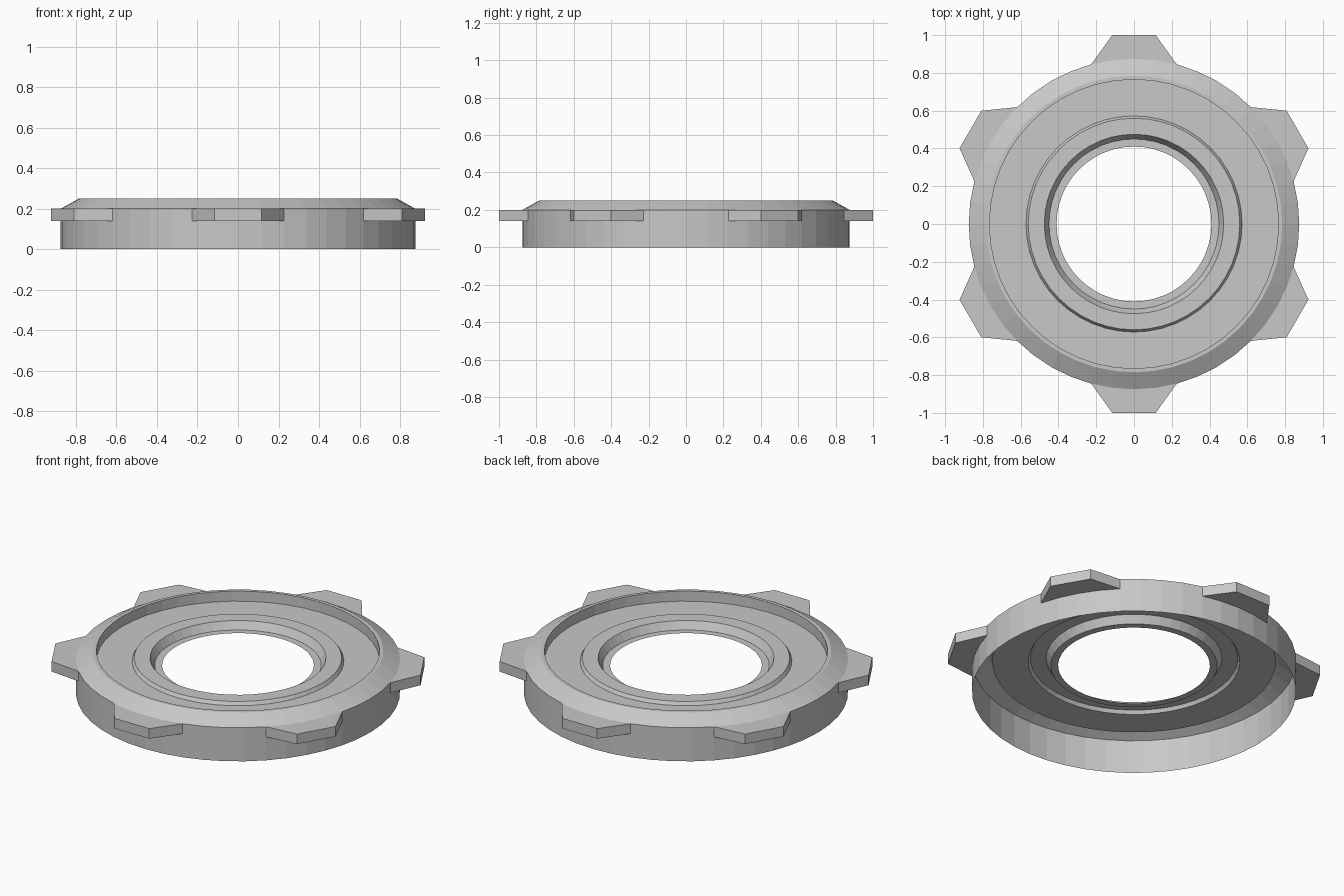
import bpy, bmesh
from math import cos, sin, pi

cube = bpy.data.objects.get("Cube")
if cube:
    bpy.data.objects.remove(cube, do_unlink=True)

SIDES = 48
OUTER = 0.875

grey = bpy.data.materials.new("plain grey")
grey.use_nodes = True
grey.diffuse_color = (0.58, 0.58, 0.58, 1)
grey.node_tree.nodes["Principled BSDF"].inputs["Base Color"].default_value = (0.58, 0.58, 0.58, 1)


def add_object(name, bm):
    mesh = bpy.data.meshes.new(name)
    bm.to_mesh(mesh)
    bm.free()
    mesh.materials.append(grey)
    obj = bpy.data.objects.new(name, mesh)
    bpy.context.collection.objects.link(obj)
    return obj


def ring_point(radius, step, z):
    a = 2 * pi * step / SIDES
    return (radius * cos(a), radius * sin(a), z)


def lathe(name, profile):
    """Open thin shell turned around z, outermost point first."""
    bm = bmesh.new()
    rings = [[bm.verts.new(ring_point(r, i, z)) for i in range(SIDES)] for r, z in profile]
    for low, high in zip(rings, rings[1:]):
        for i in range(SIDES):
            k = (i + 1) % SIDES
            bm.faces.new((low[i], low[k], high[k], high[i]))
    return add_object(name, bm)


# Hollow body: skirt, chamfer, rim, recessed floor, raised collar, inner lip
lathe("ring_body", [
    (OUTER, 0), (OUTER, 0.2), (0.785, 0.25), (0.765, 0.25), (0.765, 0.19),
    (0.572, 0.19), (0.56, 0.21), (0.475, 0.21), (0.45, 0.165), (0.41, 0.165),
])


def make_tab(name, centre_step):
    """Tapered lug whose open back follows the facets of the skirt."""
    bm = bmesh.new()
    turn = 2 * pi * centre_step / SIDES
    tip = [(cos(turn) - s * sin(turn), sin(turn) + s * cos(turn)) for s in (-0.115, 0.115)]
    arc = [ring_point(OUTER, centre_step + s, 0)[:2] for s in (2, 1, 0, -1, -2)]
    outline = tip + arc
    low = [bm.verts.new((x, y, 0.14)) for x, y in outline]
    high = [bm.verts.new((x, y, 0.2)) for x, y in outline]
    bm.faces.new(high)
    bm.faces.new(low[::-1])
    for i, k in ((0, 1), (1, 2), (len(outline) - 1, 0)):
        bm.faces.new((low[i], low[k], high[k], high[i]))
    return add_object(name, bm)


# Six lugs, one on the front and one on the back
for n in range(6):
    make_tab(f"lug_{n + 1}", SIDES // 4 + n * SIDES // 6)
